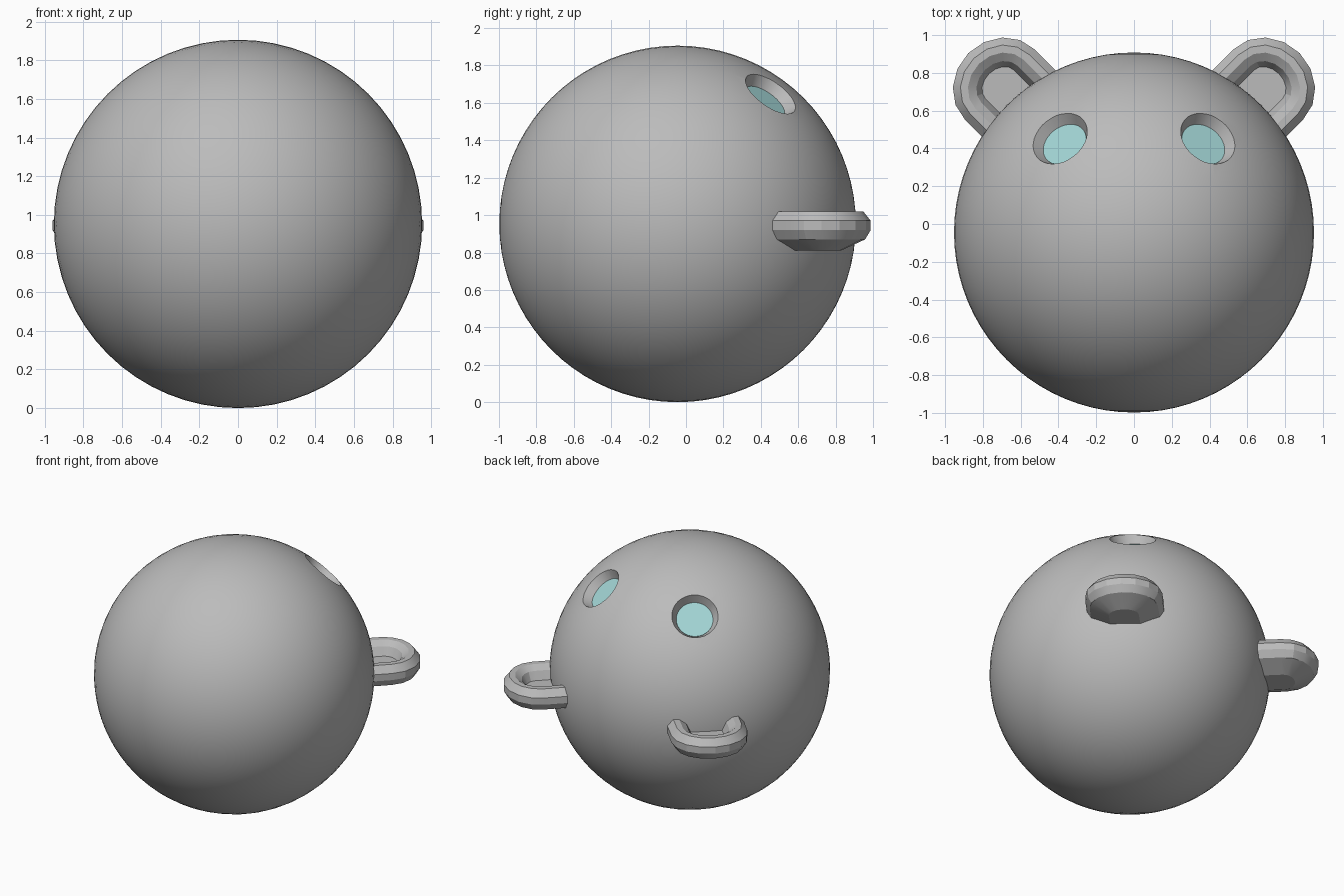
import bpy, bmesh, math
from mathutils import Matrix, Vector

old = bpy.data.objects.get("Cube")
if old:
    bpy.data.objects.remove(old)

CENTRE = Vector((0, -0.045, 0.953))
RADIUS = 0.953


def material(name, rgb):
    m = bpy.data.materials.new(name)
    m.use_nodes = True
    m.diffuse_color = (*rgb, 1)
    m.node_tree.nodes["Principled BSDF"].inputs["Base Color"].default_value = (*rgb, 1)
    return m


def finish(name, bm, mat):
    bmesh.ops.recalc_face_normals(bm, faces=bm.faces)
    mesh = bpy.data.meshes.new(name)
    bm.to_mesh(mesh)
    bm.free()
    ob = bpy.data.objects.new(name, mesh)
    bpy.context.collection.objects.link(ob)
    mesh.materials.append(mat)
    return ob


def smooth(ob, angle):
    bpy.ops.object.select_all(action='DESELECT')
    ob.select_set(True)
    bpy.context.view_layer.objects.active = ob
    bpy.ops.object.shade_smooth_by_angle(angle=math.radians(angle))


def cone(name, mat, direction, dist, r1, r2, depth):
    # Tapered disc whose base sits at dist from the head centre
    bm = bmesh.new()
    turn = direction.to_track_quat('Z', 'Y').to_matrix().to_4x4()
    place = Matrix.Translation(CENTRE + direction * (dist + depth / 2)) @ turn
    bmesh.ops.create_cone(bm, cap_ends=True, segments=32, radius1=r1, radius2=r2,
                          depth=depth, matrix=place)
    return finish(name, bm, mat)


grey = material("grey", (0.5, 0.5, 0.5))
aqua = material("pale aqua", (0.36, 0.66, 0.66))

# Head: round ball with its poles at front and back
bm = bmesh.new()
bmesh.ops.create_uvsphere(bm, u_segments=64, v_segments=40, radius=RADIUS,
                          matrix=Matrix.Translation(CENTRE) @ Matrix.Rotation(math.pi / 2, 4, 'X'))
head = finish("head", bm, grey)


def ear(name, side):
    # Rounded dish: each ring is (inset, height), from underside to inner floor
    rings = [(0.16, 0.81), (0.03, 0.87), (0, 0.92), (0, 0.97), (0.04, 1.02),
             (0.08, 1.02), (0.125, 0.99), (0.155, 0.93)]
    steps = 9
    bm = bmesh.new()
    loops = []
    for inset, z in rings:
        a, b = 0.262 - inset, 0.235 - inset
        path = [(a, 0.7)]
        for i in range(steps):
            t = math.pi * i / (steps - 1)
            path.append((a * math.cos(t), 1.025 + b * math.sin(t)))
        path.append((-a, 0.7))
        loops.append([bm.verts.new((side * (u + v - 0.02) * math.sqrt(0.5),
                                    (u - v + 0.02) * math.sqrt(0.5), z)) for v, u in path])
    for low, high in zip(loops, loops[1:]):
        for i in range(len(low)):
            j = (i + 1) % len(low)
            bm.faces.new((low[i], low[j], high[j], high[i]))
    bm.faces.new(loops[0])
    bm.faces.new(loops[-1])
    smooth(finish(name, bm, grey), 20)


for label, side in (("left", 1), ("right", -1)):
    ear(label + "_ear", side)
    # Eye: tapered socket cut into the head with a coloured disc at its bottom
    aim = Vector((side * 0.405, 0.515, 0.72)).normalized()
    floor = RADIUS - 0.075
    cutter = cone(label + "_socket_cutter", grey, aim, floor, 0.125, 0.20, 0.14)
    cutter.hide_render = True
    cut = head.modifiers.new(label + "_socket", 'BOOLEAN')
    cut.operation = 'DIFFERENCE'
    cut.solver = 'EXACT'
    cut.object = cutter
    bpy.context.view_layer.objects.active = head
    bpy.ops.object.modifier_apply(modifier=cut.name)
    bpy.data.objects.remove(cutter)
    smooth(cone(label + "_eye", aqua, aim, floor - 0.004, 0.125, 0.125, 0.008), 30)

smooth(head, 30)
